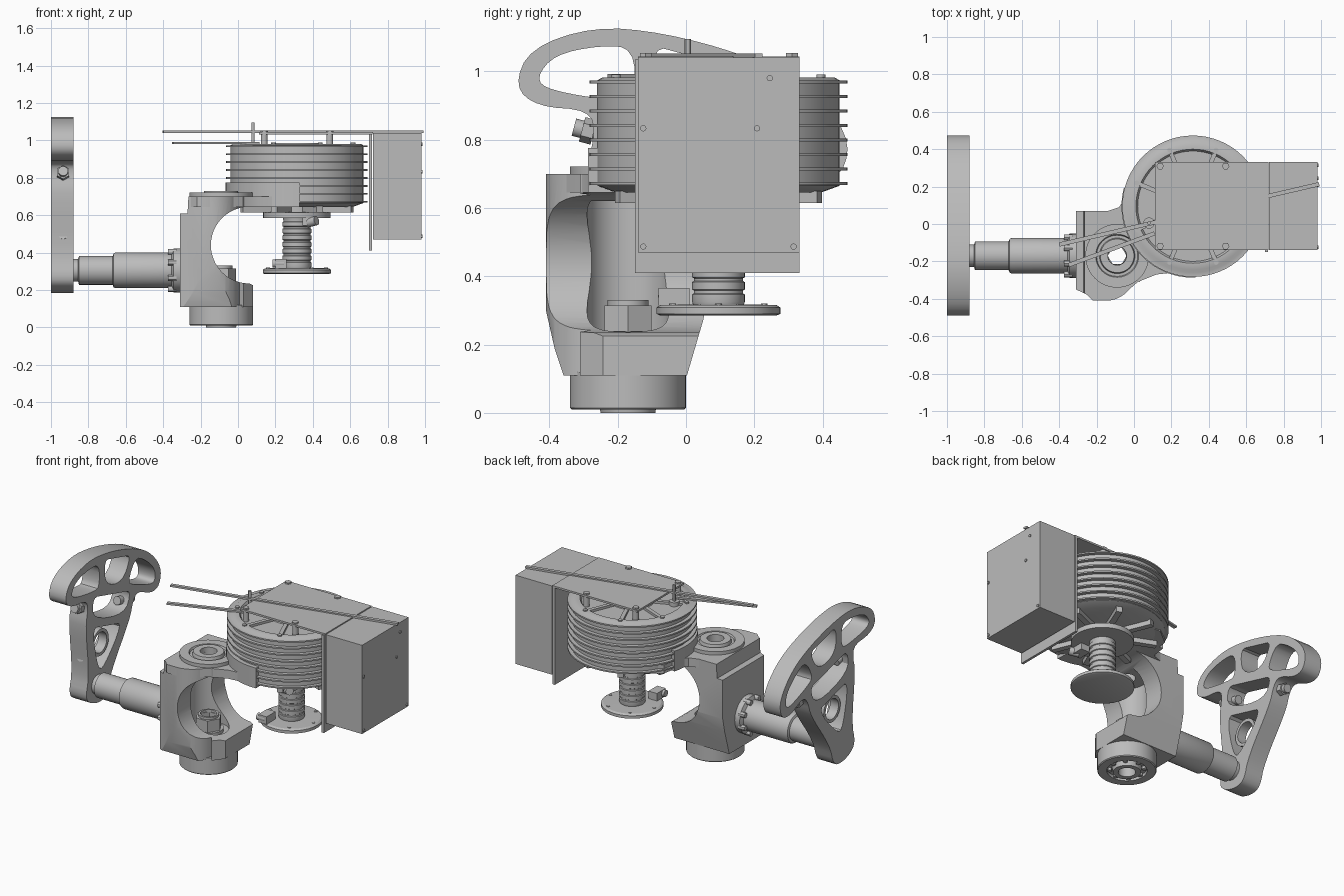
import bpy, bmesh, math
from mathutils import Matrix, Vector

if "Cube" in bpy.data.objects:
    bpy.data.objects.remove(bpy.data.objects["Cube"])

grey = bpy.data.materials.new("machined grey")
grey.use_nodes = True
grey.diffuse_color = (0.5, 0.5, 0.5, 1)
grey.node_tree.nodes["Principled BSDF"].inputs["Base Color"].default_value = (0.5, 0.5, 0.5, 1)
parts = []


def add(name, mesh):
    ob = bpy.data.objects.new(name, mesh)
    bpy.context.collection.objects.link(ob)
    mesh.materials.clear()
    mesh.materials.append(grey)
    parts.append(ob)
    return ob


def finish(name, bm, matrix=Matrix()):
    bmesh.ops.remove_doubles(bm, verts=bm.verts, dist=1e-5)
    bmesh.ops.recalc_face_normals(bm, faces=bm.faces)
    bm.transform(matrix)
    mesh = bpy.data.meshes.new(name)
    bm.to_mesh(mesh)
    bm.free()
    return add(name, mesh)


def box(name, lo, hi, matrix=Matrix()):
    bm = bmesh.new()
    bmesh.ops.create_cube(bm, size=1)
    lo, hi = Vector(lo), Vector(hi)
    bm.transform(Matrix.Translation((lo + hi) / 2) @ Matrix.Diagonal((*(hi - lo), 1)))
    return finish(name, bm, matrix)


def frame(origin, axis=(0, 0, 1)):
    return Matrix.Translation(origin) @ Vector(axis).to_track_quat('Z', 'Y').to_matrix().to_4x4()


def lathe(name, profile, matrix, steps=48):
    bm = bmesh.new()
    vs = [bm.verts.new((r, 0, z)) for r, z in profile]
    es = [bm.edges.new(p) for p in zip(vs, vs[1:])]
    bmesh.ops.spin(bm, geom=vs + es, cent=(0, 0, 0), axis=(0, 0, 1),
                   angle=math.tau, steps=steps, use_merge=False)
    return finish(name, bm, matrix)


def rod(name, r, z0, z1, matrix, steps=32, hole=0):
    loop = [(hole, z0), (r, z0), (r, z1), (hole, z1)]
    return lathe(name, loop + loop[:1] if hole else loop, matrix, steps)


def soften(points, rounds=2):
    """Corner cutting turns a coarse outline into a smooth one."""
    for _ in range(rounds):
        pairs = zip(points, points[1:] + points[:1])
        points = [tuple(a[i] * (1 - t) + b[i] * t for i in (0, 1))
                  for a, b in pairs for t in (0.25, 0.75)]
    return points


def prism(name, loops, z0, z1, matrix=Matrix()):
    """Extrude an outline; further loops are openings."""
    cu = bpy.data.curves.new(name, 'CURVE')
    cu.dimensions, cu.fill_mode, cu.extrude = '2D', 'BOTH', (z1 - z0) / 2
    for loop in loops:
        sp = cu.splines.new('POLY')
        sp.points.add(len(loop) - 1)
        for p, co in zip(sp.points, loop):
            p.co = (*co, 0, 1)
        sp.use_cyclic_u = True
    tmp = bpy.data.objects.new(name, cu)
    bpy.context.collection.objects.link(tmp)
    mesh = bpy.data.meshes.new_from_object(tmp.evaluated_get(bpy.context.evaluated_depsgraph_get()))
    bpy.data.objects.remove(tmp)
    bm = bmesh.new()
    bm.from_mesh(mesh)
    return finish(name, bm, matrix @ Matrix.Translation((0, 0, (z0 + z1) / 2)))


def boolean(target, tool, operation):
    mod = target.modifiers.new("cut", 'BOOLEAN')
    mod.object, mod.operation, mod.solver = tool, operation, 'EXACT'
    mesh = bpy.data.meshes.new_from_object(target.evaluated_get(bpy.context.evaluated_depsgraph_get()))
    target.modifiers.clear()
    target.data = mesh
    parts.remove(tool)
    bpy.data.objects.remove(tool)


def arc(cx, cy, r, a0, a1, n=24):
    return [(cx + r * math.cos(math.radians(a0 + (a1 - a0) * i / n)),
             cy + r * math.sin(math.radians(a0 + (a1 - a0) * i / n))) for i in range(n + 1)]


XZ = Matrix(((1, 0, 0, 0), (0, 0, -1, 0), (0, 1, 0, 0), (0, 0, 0, 1)))
YZ = Matrix(((0, 0, 1, 0), (1, 0, 0, 0), (0, 1, 0, 0), (0, 0, 0, 1)))
pivot = frame((-0.09, -0.17, 0))
motor = frame((0.315, 0.095, 0))

# Yoke: side, end and top outlines intersected, then bored
side = [(-0.31, 0.11), (0.08, 0.11), (0.08, 0.225)] + arc(0.06, 0.44, 0.205, 270, 90)[::1] + \
       [(0.1, 0.645), (0.1, 0.7), (-0.265, 0.7), (-0.27, 0.61), (-0.31, 0.61)]
yoke = prism("yoke", [side], -0.2, 0.5, XZ)
end = [(-0.355, 0.1), (0, 0.1), (0.05, 0.27), (0.07, 0.36), (0.07, 0.71), (-0.41, 0.71),
       (-0.41, 0.3), (-0.385, 0.19)]
boolean(yoke, prism("end_cut", [end], -0.5, 0.3, YZ), 'INTERSECT')
plan = [(-0.31, 0.07), (0.09, 0.07), (0.09, -0.23), (0.03, -0.31)] + \
       arc(-0.15, -0.25, 0.16, -10, -110, 10) + [(-0.31, -0.35)]
boolean(yoke, prism("plan_cut", [plan], 0.05, 0.8), 'INTERSECT')
boolean(yoke, rod("pocket_cut", 0.12, 0.22, 0.62, pivot), 'DIFFERENCE')
boolean(yoke, rod("bore_cut", 0.05, 0, 0.9, pivot), 'DIFFERENCE')

# Arm carrying the motor, with its saddle
arm = prism("motor_arm", [[(-0.26, 0.07), (-0.14, 0.07), (-0.08, 0.09), (-0.04, 0.15), (-0.02, 0.25),
            (0.08, 0.33), (0.3, 0.33), (0.3, -0.25), (0.12, -0.27), (0.02, -0.31), (-0.06, -0.38),
            (-0.15, -0.41), (-0.22, -0.41), (-0.26, -0.37)]], 0.645, 0.7)
boolean(arm, rod("arm_bore_cut", 0.05, 0.5, 0.8, pivot), 'DIFFERENCE')
prism("motor_saddle", [arc(0.315, 0.095, 0.382, 165, 272) + [(0.315, 0.095)]], 0.645, 0.775)

# Pivot bearing, nut and foot
lathe("top_bearing", [(0.05, 0.69), (0.17, 0.69), (0.17, 0.722), (0.115, 0.722), (0.11, 0.71),
                      (0.095, 0.71), (0.09, 0.73), (0.05, 0.73), (0.05, 0.69)], pivot)
rod("nut_washer", 0.088, 0.22, 0.24, pivot, hole=0.05)
rod("hex_nut", 0.08, 0.24, 0.315, pivot, steps=6, hole=0.05)
rod("nut_collar", 0.06, 0.31, 0.33, pivot, hole=0.048)
lathe("foot", [(0.05, 0.12), (0.17, 0.12), (0.17, 0.015), (0.165, 0.01), (0.115, 0.01), (0.115, 0.03),
               (0.085, 0.03), (0.08, 0), (0.05, 0), (0.05, 0.12)], pivot)
for i in range(8):
    a = i * math.tau / 8
    rod("foot_bolt", 0.013, 0.012, 0.035, pivot @ Matrix.Translation((0.1 * math.cos(a), 0.1 * math.sin(a), 0)), 12)

# Stepped lever shaft along x, with a bolted flange
axle = frame((0, -0.17, 0.305), (1, 0, 0))
lathe("lever_shaft", [(0, -0.9), (0.06, -0.9), (0.06, -0.855), (0.077, -0.85), (0.077, -0.67), (0.09, -0.665),
      (0.095, -0.655), (0.095, -0.355), (0.118, -0.345), (0.118, -0.3), (0, -0.3)], axle)
for i in range(8):
    a = (i + 0.5) * math.tau / 8
    rod("flange_bolt", 0.016, -0.375, -0.33, axle @ Matrix.Translation((0.107 * math.cos(a), 0.107 * math.sin(a), 0)), 12)

# Tilted grip lever
tilt = math.radians(15)
c, s = math.cos(tilt), math.sin(tilt)
lever = Matrix(((0, 0, 1, 0), (c, s, 0, -0.16), (-s, c, 0, 0.305), (0, 0, 0, 1)))


def mirrored(half):
    return half + [(-x, y) for x, y in half[::-1]]


outline = mirrored([(-0.05, -0.118), (-0.115, -0.08), (-0.115, 0.06), (-0.235, 0.37), (-0.235, 0.47), (-0.27, 0.53),
                    (-0.42, 0.5), (-0.5, 0.54), (-0.485, 0.66), (-0.32, 0.77), (-0.12, 0.805)])
grip_side = [(-0.4, 0.555), (-0.445, 0.58), (-0.41, 0.66), (-0.29, 0.72), (-0.19, 0.74), (-0.15, 0.6), (-0.2, 0.575)]
openings = [grip_side, [(-x, y) for x, y in grip_side],
            mirrored([(-0.09, 0.6), (-0.14, 0.76), (-0.05, 0.76)]),
            mirrored([(-0.17, 0.4), (-0.2, 0.54), (-0.1, 0.54)]),
            mirrored([(-0.03, 0.09), (-0.16, 0.35), (-0.05, 0.35)])]
prism("grip_lever", [soften(p) for p in [outline] + openings], -1, -0.88, lever)
rod("lever_ring", 0.085, -0.97, -0.91, lever @ Matrix.Translation((0, 0.24, 0)), hole=0.065)
for x, y in ((-0.2, 0.47), (0.2, 0.47), (-0.13, 0.16)):
    side_bolt = lever @ frame((x, y, -0.935), (math.copysign(1, x), 0, 0))
    rod("lever_bolt", 0.026, -0.05, 0.1 if y > 0.4 else 0.02, side_bolt, 24)
    rod("lever_bolt_head", 0.037, 0.04 if y > 0.4 else -0.02, 0.075 if y > 0.4 else 0.012, side_bolt, 6)

# Finned motor body
fins = [(0, 0.645), (0.3, 0.645), (0.355, 0.665)]
for i in range(8):
    z = 0.667 + i * 0.0425
    fins += [(0.355, z), (0.378, z), (0.378, z + 0.009), (0.355, z + 0.009)]
lathe("motor_body", fins + [(0.34, 0.982), (0.305, 0.982), (0.295, 0.966), (0.13, 0.966), (0.12, 0.985), (0, 0.985)],
      motor, 64)
for i in range(8):
    turn = motor @ Matrix.Rotation((i + 0.5) * math.tau / 8, 4, 'Z')
    box("top_rib", (0.1, -0.012, 0.96), (0.32, 0.012, 0.981), turn)
    box("bottom_rib", (0.1, -0.018, 0.615), (0.32, 0.018, 0.65), turn)
    rod("motor_screw", 0.013, 0.97, 0.99, turn @ Matrix.Translation((0.325, 0, 0)), 12)

# Ribbed output spindle with two flanges and clamps
spindle = [(0, 0.285), (0.17, 0.285), (0.182, 0.29), (0.182, 0.308), (0.17, 0.316), (0.075, 0.318)]
for i in range(7):
    z = 0.325 + i * 0.036
    spindle += [(0.077, z), (0.077, z + 0.022), (0.072, z + 0.025), (0.072, z + 0.033)]
lathe("output_spindle", spindle + [(0.075, 0.585), (0.18, 0.585), (0.18, 0.615), (0.12, 0.618),
      (0.12, 0.65), (0, 0.65)], motor)
for i in range(6):
    turn = motor @ Matrix.Rotation(i * math.tau / 6, 4, 'Z')
    rod("spindle_screw", 0.01, 0.31, 0.32, turn @ Matrix.Translation((0.155, 0, 0)), 12)
box("lower_clamp", (0.2, -0.08, 0.315), (0.26, 0.01, 0.365))
rod("lower_clamp_screw", 0.022, -0.03, 0.03, frame((0.215, -0.06, 0.342), (1, 0, 0)), 16)
box("upper_clamp", (0.345, -0.07, 0.545), (0.41, 0.02, 0.59))
rod("upper_clamp_screw", 0.025, -0.03, 0.03, frame((0.395, -0.06, 0.565), (0.8, -0.5, 0.2)), 16)

# Control box, back plate and top plate on spacers
box("control_box", (0.722, -0.14, 0.47), (0.98, 0.332, 1.04))
box("back_plate", (0.7, -0.15, 0.41), (0.716, 0.332, 1.035))
box("top_plate", (0.112, -0.14, 1.032), (0.718, 0.332, 1.044))
for x in (0.14, 0.49):
    for y in (-0.118, 0.31):
        rod("spacer", 0.018, 0.96, 1.035, frame((x, y, 0)), 16)
        rod("spacer_screw", 0.02, 1.04, 1.053, frame((x, y, 0)), 6)
for y, z in ((-0.125, 0.833), (0.208, 0.833), (-0.125, 0.487), (0.315, 0.487), (0.245, 0.98)):
    rod("box_screw", 0.009, 0.97, 0.986, frame((0, y, z), (1, 0, 0)), 12)

# Two long pointers and their post
for name, a, b, z in (("long_pointer", (-0.4, -0.11), (0.99, 0.213), 1.045),
                      ("short_pointer", (-0.35, -0.22), (0.11, -0.05), 0.985)):
    a, b = Vector(a), Vector(b)
    d = b - a
    place = Matrix.Translation((*a, z)) @ Matrix.Rotation(math.atan2(d.y, d.x), 4, 'Z')
    box(name, (0, -0.011, -0.005), (d.length, 0.011, 0.007), place)
rod("pointer_post", 0.009, 0.96, 1.095, frame((0.08, 0.005, 0)), 12)
rod("post_collar", 0.03, 0.96, 0.992, frame((0.08, 0.005, 0)), 16)

# Shading
bpy.ops.object.select_all(action='DESELECT')
for ob in parts:
    ob.select_set(True)
bpy.context.view_layer.objects.active = parts[0]
bpy.ops.object.shade_smooth_by_angle(angle=math.radians(30))
